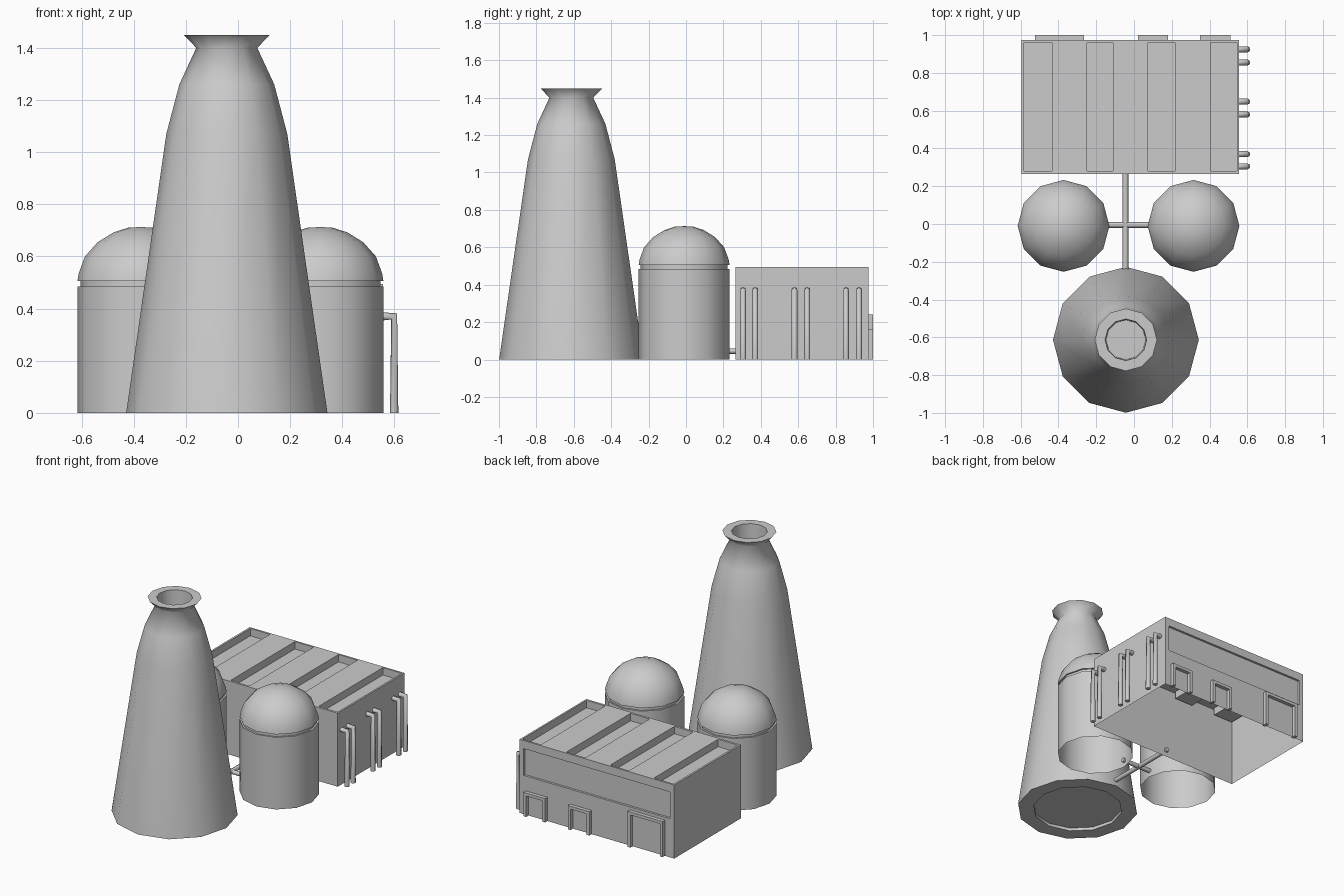
import bpy, bmesh, math
from mathutils import Matrix, Vector

if "Cube" in bpy.data.objects:
    bpy.data.objects.remove(bpy.data.objects["Cube"])

grey = bpy.data.materials.new("concrete grey")
grey.diffuse_color = (0.6, 0.6, 0.6, 1)
grey.use_nodes = True
grey.node_tree.nodes["Principled BSDF"].inputs["Base Color"].default_value = grey.diffuse_color


def add_object(name, data):
    ob = bpy.data.objects.new(name, data)
    bpy.context.scene.collection.objects.link(ob)
    data.materials.append(grey)
    return ob


def smooth(ob, angle=40):
    bpy.ops.object.select_all(action='DESELECT')
    ob.select_set(True)
    bpy.context.view_layer.objects.active = ob
    bpy.ops.object.shade_smooth_by_angle(angle=math.radians(angle))


def boxes(name, extents):
    """One object made of axis-aligned boxes (x0, x1, y0, y1, z0, z1)."""
    bm = bmesh.new()
    for x0, x1, y0, y1, z0, z1 in extents:
        m = (Matrix.Translation(((x0 + x1) / 2, (y0 + y1) / 2, (z0 + z1) / 2))
             @ Matrix.Diagonal((x1 - x0, y1 - y0, z1 - z0, 1)))
        bmesh.ops.create_cube(bm, size=1, matrix=m)
    me = bpy.data.meshes.new(name)
    bm.to_mesh(me)
    bm.free()
    return add_object(name, me)


def lathe(name, center, profile, angle=40, sides=12):
    """Turn a (radius, z) profile around a vertical axis; radius 0 makes a pole."""
    bm = bmesh.new()
    rings = []
    for r, z in profile:
        n = sides if r > 0 else 1
        rings.append([bm.verts.new((center[0] + r * math.cos(2 * math.pi * i / sides),
                                    center[1] + r * math.sin(2 * math.pi * i / sides), z))
                      for i in range(n)])
    for a, b in zip(rings, rings[1:]):
        for i in range(sides):
            j = (i + 1) % sides
            quad = [a[i % len(a)], a[j % len(a)], b[j % len(b)], b[i % len(b)]]
            bm.faces.new(list(dict.fromkeys(quad)))
    bmesh.ops.recalc_face_normals(bm, faces=bm.faces)
    me = bpy.data.meshes.new(name)
    bm.to_mesh(me)
    bm.free()
    ob = add_object(name, me)
    smooth(ob, angle)
    return ob


def pipe(name, points, radius):
    cu = bpy.data.curves.new(name, 'CURVE')
    cu.dimensions = '3D'
    cu.bevel_depth = radius
    cu.bevel_resolution = 2
    cu.use_fill_caps = True
    sp = cu.splines.new('POLY')
    sp.points.add(len(points) - 1)
    for p, co in zip(sp.points, points):
        p.co = (*co, 1)
    return add_object(name, cu)


# Cooling tower: tapered shell, flared lip with a cup inside, flanged foot
lathe("cooling_tower", (-0.043, -0.613), [
    (0, 0.02), (0.285, 0.02), (0.285, 0), (0.386, 0), (0.232, 1.07), (0.182, 1.26),
    (0.117, 1.40), (0.165, 1.45), (0.11, 1.45), (0.105, 1.35), (0, 1.35)], angle=75)

# Two domed tanks, open underneath, with a groove under the dome
for side, x in (("left", -0.373), ("right", 0.315)):
    lathe(side + "_tank", (x, -0.01), [
        (0.243, 0), (0.243, 0.485), (0.232, 0.485), (0.232, 0.505),
        (0.243, 0.505), (0.238, 0.535), (0.214, 0.60), (0.165, 0.655),
        (0.105, 0.692), (0.05, 0.71), (0, 0.713)])

# Pipes joining the tower, tanks and hall
pipe("long_ground_pipe", [(-0.045, -0.26, 0.045), (-0.045, 0.28, 0.045)], 0.015)
pipe("cross_ground_pipe", [(-0.15, -0.005, 0.045), (0.09, -0.005, 0.045)], 0.015)

# Turbine hall with four roof slots and a shallow recess in the back wall
hall = boxes("turbine_hall", [(-0.595, 0.557, 0.265, 0.975, 0, 0.495)])
slots = [(-0.582, -0.435), (-0.25, -0.11), (0.075, 0.217), (0.405, 0.545)]
cutter = boxes("hall_cutter", [(a, b, 0.28, 0.962, 0.445, 0.6) for a, b in slots]
               + [(-0.565, 0.527, 0.96, 1.1, 0.26, 0.44)])
cutter.hide_render = True
mod = hall.modifiers.new("cut", 'BOOLEAN')
mod.operation = 'DIFFERENCE'
mod.object = cutter
bpy.context.view_layer.objects.active = hall
bpy.ops.object.modifier_apply(modifier=mod.name)
bpy.data.objects.remove(cutter)

# The hall is a shell, open underneath
bm = bmesh.new()
bm.from_mesh(hall.data)
under = [f for f in bm.faces if all(v.co.z < 0.001 for v in f.verts)]
bmesh.ops.delete(bm, geom=under, context='FACES_ONLY')
bm.to_mesh(hall.data)
bm.free()

# Door frames on the back wall
t = 0.02
for i, (a, b, h) in enumerate([(-0.525, -0.265, 0.24), (0.02, 0.18, 0.16), (0.35, 0.51, 0.16)]):
    boxes(f"door_frame_{i + 1}", [
        (a, a + t, 0.965, 1.0, 0, h), (b - t, b, 0.965, 1.0, 0, h),
        (a + t, b - t, 0.965, 1.0, h - t, h)])

# Paired downpipes on the right wall
for i, y in enumerate((0.305, 0.37, 0.58, 0.648, 0.855, 0.925)):
    pipe(f"downpipe_{i + 1}", [(0.553, y, 0.37), (0.599, y, 0.37), (0.599, y, 0)], 0.016)
